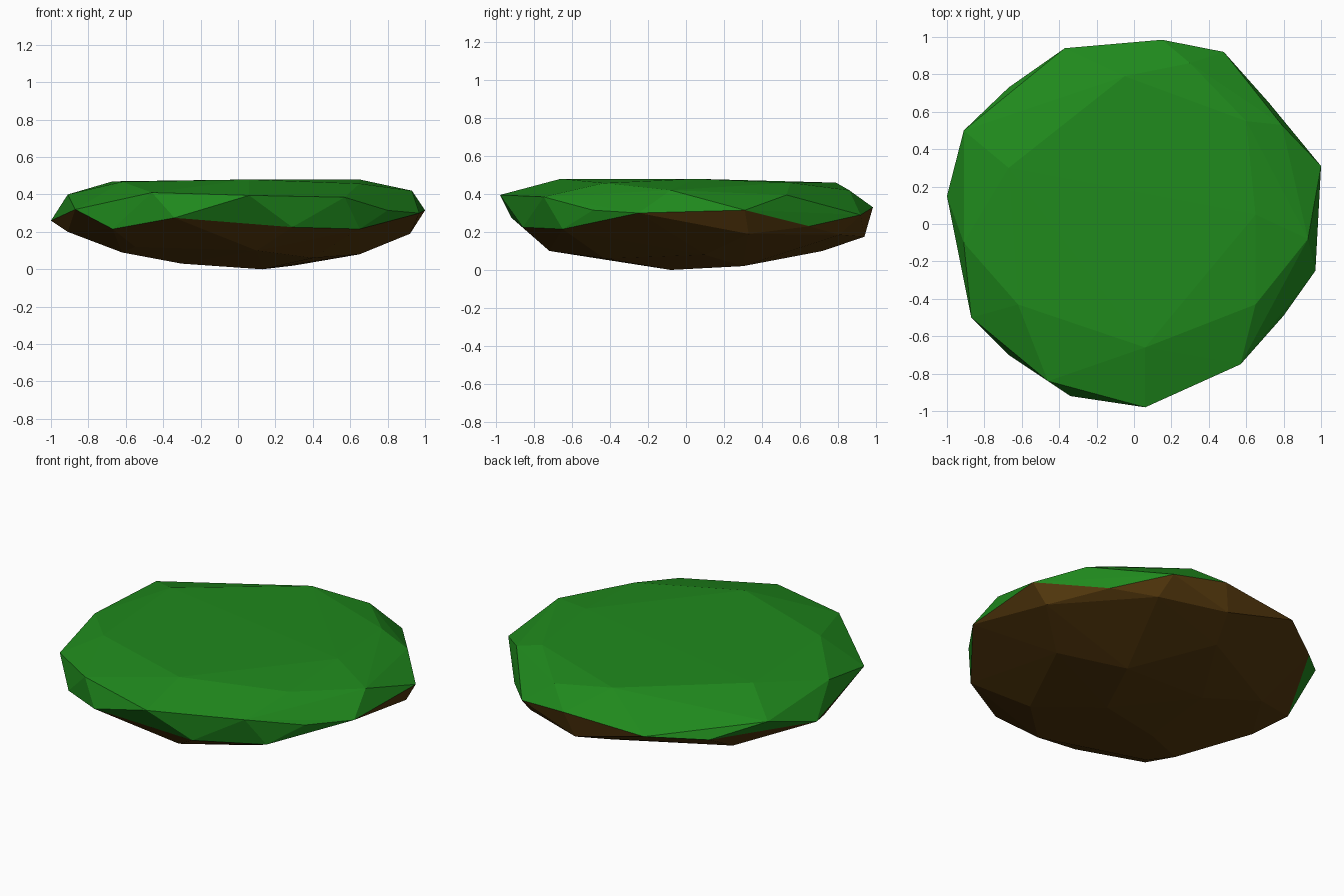
import bpy, bmesh

if "Cube" in bpy.data.objects:
    bpy.data.objects.remove(bpy.data.objects["Cube"])

# Rough corner rings of the island, from the underside to the grassy top
under = [(.13, -.08, 0), (-.3, -.2, .03), (-.25, .3, .035), (.3, .3, .02), (.4, -.43, .06)]
belly = [(-.62, -.38, .09), (-.6, .4, .1), (0, .72, .1), (.65, .1, .08), (.1, -.72, .1),
         (-.55, -.55, .12)]
rim = [(-1, .15, .26), (-.91, -.05, .2), (-.67, -.7, .215), (-.34, -.92, .275),
       (.29, -.86, .225), (.65, -.65, .215), (.97, -.25, .3), (.92, .33, .19),
       (1, .31, .315), (.72, .65, .23), (.5, .81, .185), (.48, .92, .29),
       (.1, .94, .175), (.15, .985, .33), (-.37, .94, .3), (-.67, .73, .28)]
shoulder = [(-.91, .5, .37), (-.91, -.1, .4), (-.87, -.5, .32), (-.46, -.84, .41),
            (.06, -.98, .395), (.57, -.75, .385), (.8, -.49, .315), (.93, -.08, .42),
            (.79, .53, .395), (.3, .86, .42)]
top = [(-.05, .79, .46), (.6, .55, .46), (.65, .05, .48), (.65, -.43, .458),
       (.06, -.66, .48), (-.62, -.43, .468), (-.67, .3, .47)]

bm = bmesh.new()
for p in under + belly + rim + shoulder + top:
    bm.verts.new(p)
hull = bmesh.ops.convex_hull(bm, input=bm.verts)
loose = {v for v in hull["geom_interior"] + hull["geom_unused"]
         if isinstance(v, bmesh.types.BMVert) and v.is_valid and not v.link_faces}
bmesh.ops.delete(bm, geom=list(loose), context='VERTS')
bmesh.ops.recalc_face_normals(bm, faces=bm.faces)

# Grass above, soil below
for f in bm.faces:
    f.smooth = False
    f.material_index = 0 if f.calc_center_median().z > .27 else 1

mesh = bpy.data.meshes.new("island")
bm.to_mesh(mesh)
bm.free()
for name, col in (("grass", (.014, .25, .012, 1)), ("soil", (.09, .04, .004, 1))):
    m = bpy.data.materials.new(name)
    m.diffuse_color = col
    m.use_nodes = True
    m.node_tree.nodes["Principled BSDF"].inputs["Base Color"].default_value = m.diffuse_color
    mesh.materials.append(m)
bpy.context.collection.objects.link(bpy.data.objects.new("island", mesh))
